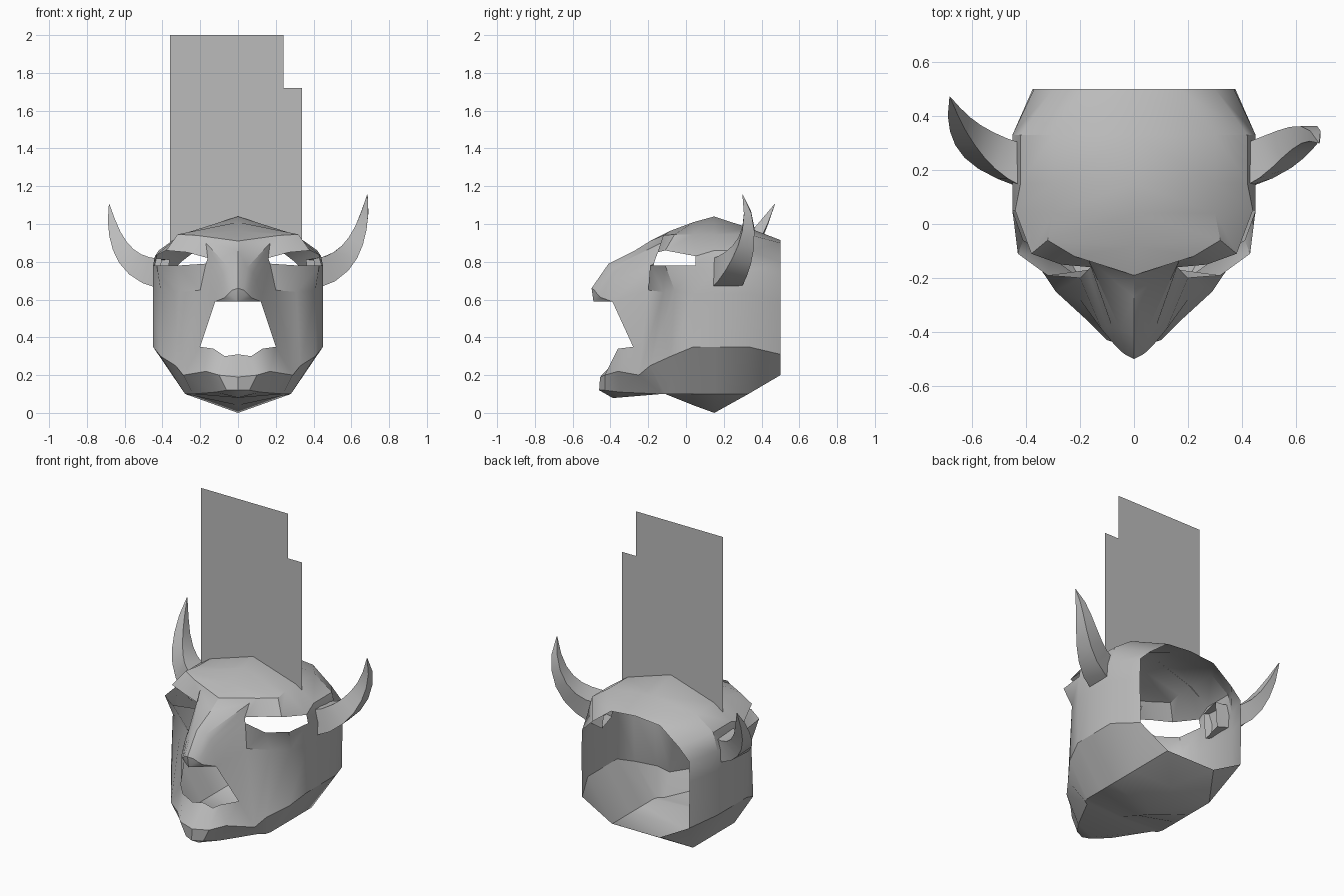
import bpy, bmesh, math
from mathutils import Vector

if "Cube" in bpy.data.objects:
    bpy.data.objects.remove(bpy.data.objects["Cube"])

grey = bpy.data.materials.new("warm_stone_grey")
grey.diffuse_color = (0.5, 0.5, 0.5, 1)
grey.use_nodes = True
grey.node_tree.nodes["Principled BSDF"].inputs["Base Color"].default_value = grey.diffuse_color


class Builder:
    """Collects faces with shared vertices, then makes one object."""

    def __init__(self):
        self.bm = bmesh.new()
        self.cache = {}

    def face(self, pts):
        verts = []
        for p in pts:
            key = tuple(round(c, 4) for c in p)
            if key not in self.cache:
                self.cache[key] = self.bm.verts.new(key)
            if self.cache[key] not in verts:
                verts.append(self.cache[key])
        if len(verts) > 2 and not self.bm.faces.get(verts):
            self.bm.faces.new(verts)

    def loft(self, rows, skip=(), sides=(1, -1)):
        """Skin between point rows, on both sides of x = 0."""
        for s in sides:
            for i, (a, b) in enumerate(zip(rows, rows[1:])):
                for k in range(min(len(a), len(b)) - 1):
                    if (i, k) not in skip:
                        q = [a[k], b[k], b[k + 1], a[k + 1]]
                        self.face([(s * x, y, z) for x, y, z in q])

    def finish(self, name, angle):
        bmesh.ops.recalc_face_normals(self.bm, faces=self.bm.faces[:])
        me = bpy.data.meshes.new(name)
        self.bm.to_mesh(me)
        self.bm.free()
        me.materials.append(grey)
        ob = bpy.data.objects.new(name, me)
        bpy.context.collection.objects.link(ob)
        bpy.ops.object.select_all(action='DESELECT')
        ob.select_set(True)
        bpy.context.view_layer.objects.active = ob
        if angle:
            bpy.ops.object.shade_smooth_by_angle(angle=math.radians(angle))
        return ob


# Cranium: one cross-section, narrowed and clipped towards the open back
section = [(0, 1.04), (.30, .945), (.42, .86), (.45, .75),
           (.45, .63), (.45, .35), (.28, .1), (0, 0)]
back_rim = [(0, .915), (.17, .90), (.30, .80), (.37, .73),
            (.375, .6), (.37, .31), (.17, .2), (0, .2)]


def ring(y, low, high):
    return [(x, y, min(max(z, low), high)) for x, z in section]


rows = [[(x, .5, z) for x, z in back_rim], ring(.33, .1, .98),
        ring(.15, 0, 1.04), ring(.04, .04, 1.01)]
# outer eye corner pinched almost shut
rows[3][2], rows[3][3] = (.44, .05, .83), (.45, .05, .78)

# Face rows: crown, brow, upper lid, lower lid, under lid, jaw, low jaw, base
brow_outer = [(0, -.08, .965), (.32, -.06, .945), (.38, -.11, .86), (.43, -.11, .78),
              (.41, -.06, .65), (.41, -.08, .30), (.28, -.08, .1), (0, -.11, .1)]
brow_mid = [(0, -.19, .91), (.22, -.12, .94), (.27, -.15, .85), (.32, -.19, .78),
            (.31, -.12, .64), (.33, -.19, .25), (.27, -.11, .1), (0, -.12, .1)]
brow_inner = [(0, -.27, .86), (.17, -.13, .90), (.16, -.16, .82), (.17, -.17, .79),
              (.20, -.20, .65), (.29, -.25, .2), (.24, -.13, .1), (0, -.13, .1)]
rows += [brow_outer, brow_mid, brow_inner]

head = Builder()
head.loft(rows, skip={(3, 2), (4, 2), (5, 2)})      # skipped cells = eye holes

# Nose and upper mouth edge
nose_root = [(0, -.41, .79), (.05, -.39, .77), (.08, -.385, .74), (.10, -.38, .70),
             (.12, -.39, .59), (.20, -.28, .35)]
nose_tip = [(0, -.5, .66), (.03, -.485, .65), (.05, -.47, .63), (.07, -.45, .61),
            (.12, -.39, .59)]
nose_under = [(0, -.49, .59)] * 4 + [(.12, -.39, .59)]
head.loft([brow_inner[:6], nose_root])
head.loft([nose_root[:5], nose_tip, nose_under])
head.face([(0, -.49, .59), (.12, -.39, .59), (0, -.41, .59), (-.12, -.39, .59)])

# Lower jaw with a raised lip, tapering to a pointed chin
head.loft([
    [(.20, -.28, .35), (.29, -.25, .2), (.24, -.13, .1), (0, -.13, .1)],
    [(.13, -.36, .34), (.17, -.36, .22), (.12, -.35, .11), (0, -.37, .08)],
    [(.07, -.35, .30), (.10, -.43, .2), (.06, -.43, .12), (0, -.39, .08)],
    [(0, -.34, .31), (0, -.455, .19), (0, -.46, .12), (0, -.39, .08)]])
head.finish("horned_mask_head", 33)


# Horns: square-section tapering tubes along a Bezier curve
def horn(name, ctrl, side, steps=7):
    p = [Vector((side * x, y, z)) for x, y, z in ctrl]
    loops = []
    for i in range(steps + 1):
        t = i / steps
        s = 1 - t
        c = s**3 * p[0] + 3 * s * s * t * p[1] + 3 * s * t * t * p[2] + t**3 * p[3]
        d = (s * s * (p[1] - p[0]) + 2 * s * t * (p[2] - p[1])
             + t * t * (p[3] - p[2])).normalized()
        u = d.cross(Vector((0, 1, 0))).normalized()
        v = d.cross(u)
        r = .11 * s ** .75 + .002
        loops.append([c + r * (math.cos(a) * u + math.sin(a) * v)
                      for a in [math.pi / 2 * (k + .5) for k in range(5)]])
    b = Builder()
    b.loft(loops, sides=(1,))
    b.face(loops[-1][:4])
    b.finish(name, 40)


horn("right_horn", [(.39, .21, .735), (.58, .26, .76), (.66, .39, .92), (.685, .30, 1.155)], 1)
horn("left_horn", [(.39, .21, .735), (.57, .26, .75), (.66, .34, .87), (.682, .47, 1.105)], -1)

# Notched flat crest standing on the crown
crest = Builder()
crest.face([(x, .15, z) for x, z in
            [(-.36, 2), (-.36, .9), (-.28, .95), (0, 1.04), (.28, .95),
             (.34, .91), (.34, 1.72), (.24, 1.72), (.24, 2)]])
crest.finish("crest_plate", 0)
